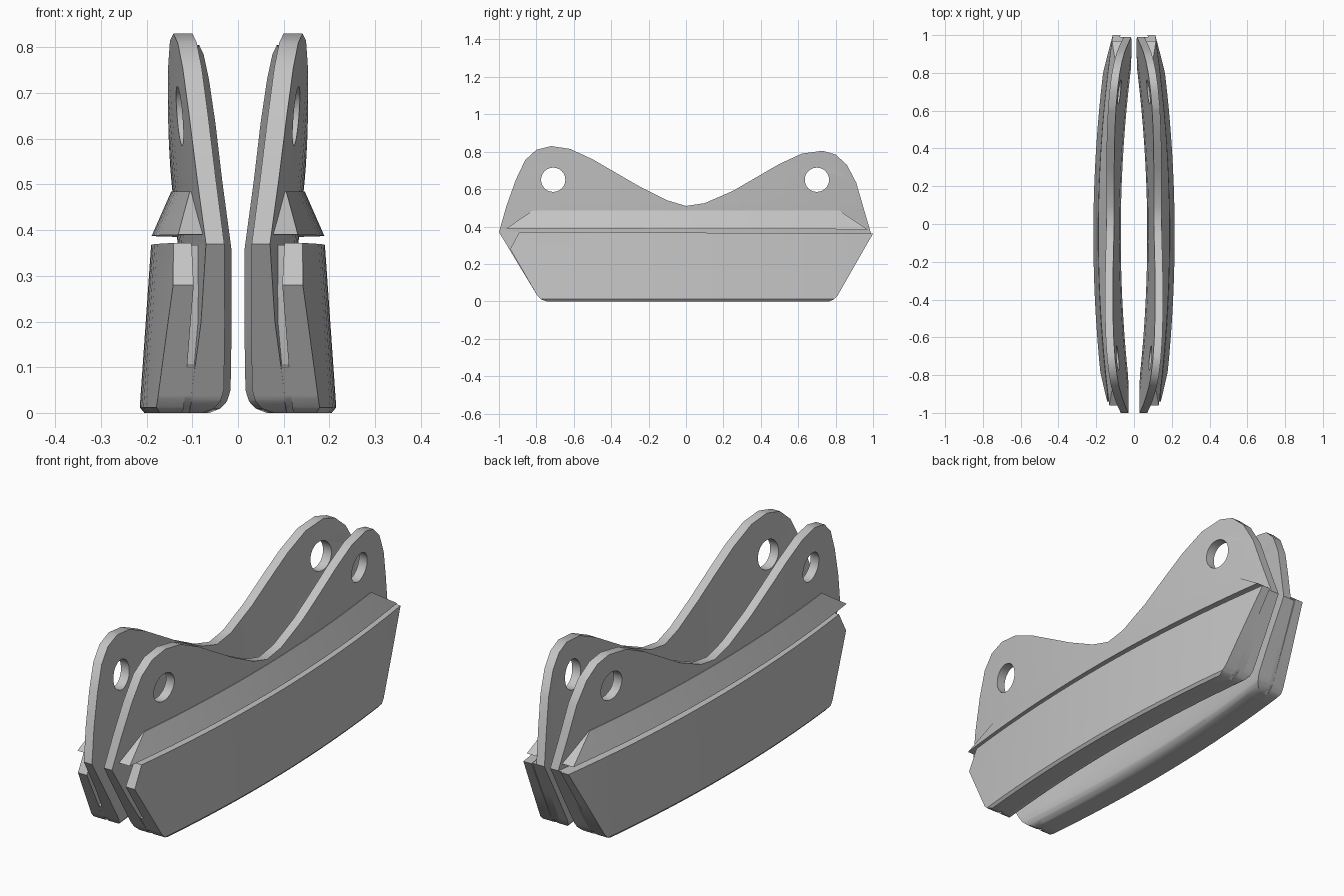
import bpy, bmesh, math

if "Cube" in bpy.data.objects:
    bpy.data.objects.remove(bpy.data.objects["Cube"], do_unlink=True)

grey = bpy.data.materials.new("plain_grey")
grey.use_nodes = True
colour = (0.55, 0.55, 0.55, 1)
grey.diffuse_color = colour
grey.node_tree.nodes["Principled BSDF"].inputs["Base Color"].default_value = colour


def bend(y):
    """Sideways bow of the whole part along its length."""
    return -0.07 * y * y - 0.008 * y


def section_at(section, z):
    """Inner and outer x of a (z, inner, outer) cross-section at a height."""
    if z <= section[0][0]:
        return section[0][1:]
    for (z0, a0, b0), (z1, a1, b1) in zip(section, section[1:]):
        if z <= z1:
            t = (z - z0) / (z1 - z0)
            return a0 + (a1 - a0) * t, b0 + (b1 - b0) * t
    return section[-1][1:]


def circle(y, z, r, n=24):
    return [(y + r * math.cos(i * math.tau / n), z + r * math.sin(i * math.tau / n))
            for i in range(n)]


def bowed_panel(name, loops, section):
    """Side outline (with holes) given thickness by a section, bowed and mirrored."""
    curve = bpy.data.curves.new(name, "CURVE")
    curve.dimensions = "2D"
    curve.fill_mode = "BOTH"
    curve.extrude = 0.5
    for loop in loops:
        spline = curve.splines.new("POLY")
        spline.points.add(len(loop) - 1)
        for point, (y, z) in zip(spline.points, loop):
            point.co = (y, z, 0, 1)
        spline.use_cyclic_u = True
    helper = bpy.data.objects.new(name + "_outline", curve)
    mesh = bpy.data.meshes.new_from_object(helper)
    bpy.data.objects.remove(helper)
    mesh.name = name

    bm = bmesh.new()
    bm.from_mesh(mesh)
    bmesh.ops.remove_doubles(bm, verts=bm.verts, dist=0.0005)
    # Slice so that the bow and the section can follow the surface
    cuts = [((i / 10, 0, 0), (1, 0, 0)) for i in range(-9, 10)]
    cuts += [((0, row[0], 0), (0, 1, 0)) for row in section]
    for co, no in cuts:
        bmesh.ops.bisect_plane(bm, geom=bm.verts[:] + bm.edges[:] + bm.faces[:],
                               dist=0.0001, plane_co=co, plane_no=no)
    for v in bm.verts:
        y, z, side = v.co
        inner, outer = section_at(section, z)
        v.co = ((outer if side > 0 else inner) + bend(y), y, z)
    bmesh.ops.recalc_face_normals(bm, faces=bm.faces)
    bm.to_mesh(mesh)
    bm.free()

    obj = bpy.data.objects.new(name, mesh)
    bpy.context.collection.objects.link(obj)
    mesh.materials.clear()
    mesh.materials.append(grey)
    bpy.ops.object.select_all(action="DESELECT")
    obj.select_set(True)
    bpy.context.view_layer.objects.active = obj
    bpy.ops.object.shade_smooth_by_angle(angle=math.radians(30))
    obj.modifiers.new("Mirror", "MIRROR").use_axis[0] = True
    return obj


# Twin-eared side plate with two round holes
plate_outline = [
    (-1, .37), (-.96, .51), (-.91, .65), (-.86, .755), (-.80, .81), (-.72, .83), (-.62, .815),
    (-.5, .76), (-.25, .615), (-.1, .54), (0, .51), (.1, .525), (.25, .59),
    (.5, .735), (.62, .79), (.73, .805), (.80, .785), (.86, .73), (.91, .635),
    (.955, .48), (.99, .36), (.81, .03), (.79, .01), (.765, 0),
    (-.745, 0), (-.775, .01), (-.795, .03)]
plate_section = [(0, .11, .14), (.01, .088, .14), (.025, .076, .14), (.05, .07, .14),
                 (.2, .078, .13), (.37, .092, .132), (.51, .105, .146), (.83, .13, .172)]
bowed_panel("side_plate",
            [plate_outline, circle(-.71, .65, .065), circle(.7, .65, .065)],
            plate_section)

# Thick outer pad on the lower half, its front top corner cut off
pad_outline = [(-.89, .372), (-.94, .28), (-.795, .03), (-.775, .01), (-.745, 0),
               (.765, 0), (.79, .01), (.81, .03), (1, .362)]
bowed_panel("outer_pad", [pad_outline],
            [(0, .155, .205), (.012, .155, .215), (.37, .15, .19)])

# Core between plate and pad, set back at the front to leave a slot
core_outline = [(-.85, .368), (-.85, .27), (-.82, .105), (-.835, .1), (-.795, .03),
                (-.745, 0), (.765, 0), (.81, .03), (.99, .36)]
bowed_panel("pad_core", [core_outline], [(0, .115, .18), (.37, .11, .165)])

# Sloping ledge above the pad
ledge_outline = [(-.96, .39), (-.82, .485), (.82, .485), (.97, .385)]
bowed_panel("sloping_ledge", [ledge_outline],
            [(.385, .115, .19), (.485, .125, .146)])
